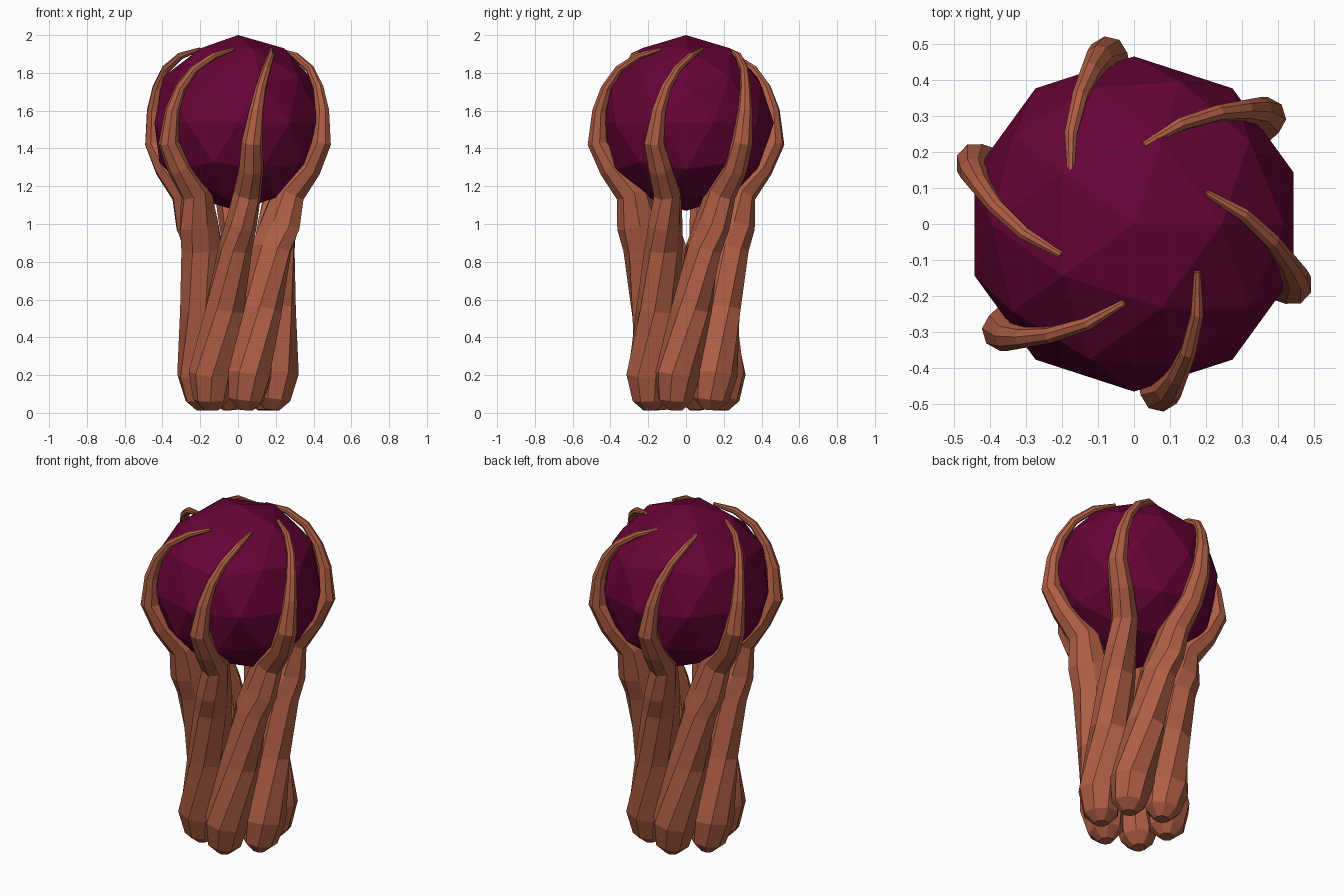
import bpy, bmesh, math
from mathutils import Vector

if "Cube" in bpy.data.objects:
    bpy.data.objects.remove(bpy.data.objects["Cube"])


def material(name, rgb):
    m = bpy.data.materials.new(name)
    m.diffuse_color = (*rgb, 1)
    m.use_nodes = True
    m.node_tree.nodes["Principled BSDF"].inputs["Base Color"].default_value = m.diffuse_color
    return m


BROWN = material("root_brown", (0.43, 0.112, 0.058))
PLUM = material("orb_plum", (0.135, 0.001, 0.037))

# Faceted orb
bpy.ops.mesh.primitive_ico_sphere_add(subdivisions=2, radius=0.465, location=(0, 0, 1.535))
orb = bpy.context.object
orb.name = "orb"
orb.data.materials.append(PLUM)

# Root path: angle (deg), distance from axis, height, half width, half depth
PATH = [
    (-138, 0.19, 0.015, 0.04, 0.04),
    (-137, 0.193, 0.07, 0.095, 0.097),
    (-133, 0.205, 0.20, 0.12, 0.125),
    (-111, 0.192, 0.55, 0.108, 0.118),
    (-94, 0.213, 0.87, 0.09, 0.12),
    (-86, 0.25, 1.00, 0.083, 0.118),
    (-80, 0.29, 1.17, 0.074, 0.09),
    (-80, 0.405, 1.30, 0.066, 0.066),
    (-81, 0.472, 1.43, 0.056, 0.056),
    (-78, 0.468, 1.60, 0.039, 0.039),
    (-74, 0.438, 1.72, 0.029, 0.029),
    (-67, 0.385, 1.82, 0.023, 0.023),
    (-55, 0.305, 1.89, 0.019, 0.019),
    (-37, 0.22, 1.925, 0.010, 0.010),
]
SIDES = 8


def root(index):
    turn = index * math.pi / 3
    pts = []
    for a, r, z, _, _ in PATH:
        t = math.radians(a) + turn
        pts.append(Vector((r * math.cos(t), r * math.sin(t), z)))
    bm = bmesh.new()
    rings = []
    for i, p in enumerate(pts):
        tangent = (pts[min(i + 1, len(pts) - 1)] - pts[max(i - 1, 0)]).normalized()
        # Outward direction: away from the axis below, away from the orb centre above
        out = Vector((p.x, p.y, max(0, p.z - 1.535)))
        out = (out - tangent * out.dot(tangent)).normalized()
        side = tangent.cross(out)
        w, d = PATH[i][3:]
        rings.append([bm.verts.new(p + out * d * math.cos(s * math.tau / SIDES)
                                   + side * w * math.sin(s * math.tau / SIDES))
                      for s in range(SIDES)])
    for lo, hi in zip(rings, rings[1:]):
        for s in range(SIDES):
            n = (s + 1) % SIDES
            bm.faces.new((lo[s], lo[n], hi[n], hi[s]))
    bm.faces.new(rings[0][::-1])
    bm.faces.new(rings[-1])
    bmesh.ops.recalc_face_normals(bm, faces=bm.faces)
    me = bpy.data.meshes.new("root")
    bm.to_mesh(me)
    bm.free()
    me.materials.append(BROWN)
    bpy.context.collection.objects.link(bpy.data.objects.new(f"root_{index + 1}", me))


# Six twisting roots gripping the orb
for k in range(6):
    root(k)
